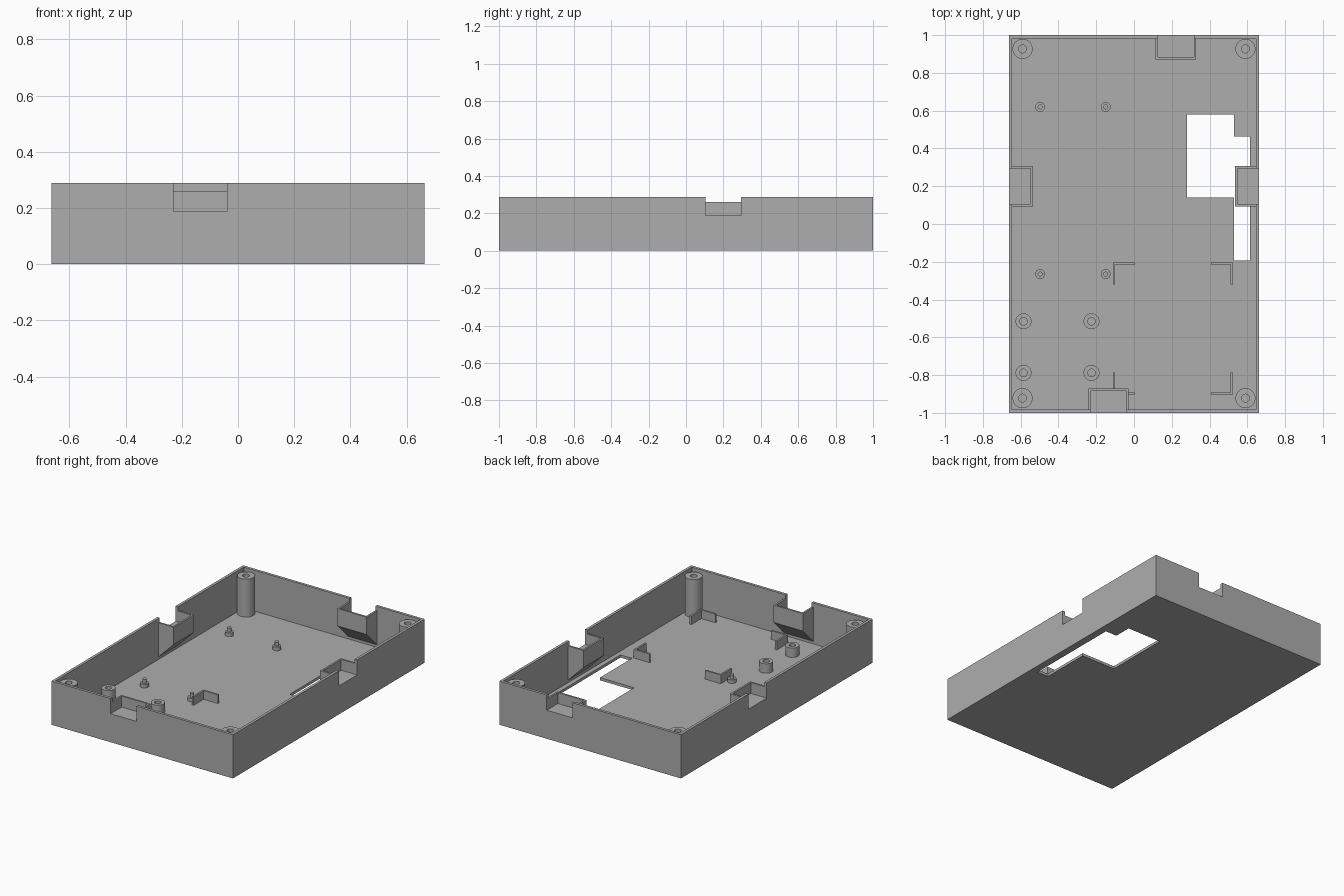
import bpy, bmesh, math
from mathutils import Matrix

if "Cube" in bpy.data.objects:
    bpy.data.objects.remove(bpy.data.objects["Cube"])

HX, HY, H = 0.663, 1.0, 0.288      # half width, half length, height
WALL, FLOOR = 0.018, 0.018

grey = bpy.data.materials.new("plain grey")
grey.diffuse_color = (0.42, 0.42, 0.42, 1)
grey.use_nodes = True
grey.node_tree.nodes["Principled BSDF"].inputs["Base Color"].default_value = grey.diffuse_color


def finish(name, bm, matrix=None):
    bmesh.ops.recalc_face_normals(bm, faces=bm.faces)
    me = bpy.data.meshes.new(name)
    bm.to_mesh(me)
    bm.free()
    if matrix:
        me.transform(matrix)
    me.materials.append(grey)
    ob = bpy.data.objects.new(name, me)
    bpy.context.collection.objects.link(ob)
    return ob


def extrude(name, points, vec, matrix=None):
    bm = bmesh.new()
    face = bm.faces.new([bm.verts.new(p) for p in points])
    new = bmesh.ops.extrude_face_region(bm, geom=[face])["geom"]
    bmesh.ops.translate(bm, vec=vec, verts=[v for v in new if isinstance(v, bmesh.types.BMVert)])
    return finish(name, bm, matrix)


def prism(name, outline, z0, z1, matrix=None):
    return extrude(name, [(x, y, z0) for x, y in outline], (0, 0, z1 - z0), matrix)


def box(name, x0, x1, y0, y1, z0, z1, matrix=None):
    return prism(name, [(x0, y0), (x1, y0), (x1, y1), (x0, y1)], z0, z1, matrix)


def cut(ob, cutter):
    mod = ob.modifiers.new("cut", 'BOOLEAN')
    mod.operation, mod.solver, mod.object = 'DIFFERENCE', 'EXACT', cutter
    bpy.context.view_layer.update()
    dg = bpy.context.evaluated_depsgraph_get()
    me = bpy.data.meshes.new_from_object(ob.evaluated_get(dg))
    ob.modifiers.clear()
    ob.data = me


def drop(ob):
    bpy.data.objects.remove(ob, do_unlink=True)


def lathe(name, x, y, profile, n=32):
    bm = bmesh.new()
    rings = []
    for r, z in profile:
        if r == 0:
            rings.append([bm.verts.new((x, y, z))] * n)
        else:
            rings.append([bm.verts.new((x + r * math.cos(2 * math.pi * i / n),
                                        y + r * math.sin(2 * math.pi * i / n), z)) for i in range(n)])
    for a, b in zip(rings, rings[1:]):
        for i in range(n):
            j = (i + 1) % n
            quad = [a[i], a[j], b[j], b[i]]
            bm.faces.new(list(dict.fromkeys(quad)))
    ob = finish(name, bm)
    bpy.ops.object.select_all(action='DESELECT')
    ob.select_set(True)
    bpy.context.view_layer.objects.active = ob
    bpy.ops.object.shade_smooth_by_angle(angle=math.radians(35))
    return ob


# Open tray
tray = box("tray", -HX, HX, -HY, HY, 0, H)
c = box("cutter", -HX + WALL, HX - WALL, -HY + WALL, HY - WALL, FLOOR, 1)
cut(tray, c)
drop(c)

# Stepped opening in the floor
c = prism("cutter", [(0.28, 0.14), (0.53, 0.14), (0.53, -0.193), (0.614, -0.193),
                     (0.614, 0.463), (0.53, 0.463), (0.53, 0.58), (0.28, 0.58)], -0.1, 0.1)
cut(tray, c)
drop(c)

# Clip pockets: wedge-bottomed blocks on each wall, hollowed from outside
for side, x, y, deg in [("front", -0.135, -HY, 0), ("right", HX, 0.2, 90),
                        ("back", 0.222, HY, 180), ("left", -HX, 0.2, -90)]:
    m = Matrix.Translation((x, y, 0)) @ Matrix.Rotation(math.radians(deg), 4, 'Z')
    d = 0.128
    section = [(0.009, 0.035), (WALL, 0.035), (d, 0.145), (d, 0.26), (0.009, 0.26)]
    pocket = extrude(side + "_pocket", [(-0.107, p, z) for p, z in section], (0.214, 0, 0), m)
    c = box("cutter", -0.095, 0.095, -0.05, d - 0.012, 0.188, 0.5, m)
    cut(tray, c)
    cut(pocket, c)
    drop(c)

base = FLOOR - 0.005

# Tall screw posts in the corners
for x in (-0.59, 0.59):
    for y in (-0.922, 0.927):
        lathe("corner_post", x, y, [(0.053, base), (0.053, 0.268), (0.021, 0.268),
                                    (0.021, 0.06), (0, 0.06)])

# Short screw bosses
for x in (-0.585, -0.225):
    for y in (-0.788, -0.515):
        lathe("screw_boss", x, y, [(0.042, base), (0.042, 0.08), (0.02, 0.08),
                                   (0.02, 0.025), (0, 0.025)])

# Stepped locating pins
for x in (-0.497, -0.15):
    for y in (-0.265, 0.62):
        lathe("locating_pin", x, y, [(0.026, base), (0.026, 0.042), (0.013, 0.042),
                                     (0.013, 0.068), (0, 0.068)], 24)

# L-shaped corner guides
L, T = 0.116, 0.012
for x, sx in ((-0.112, 1), (0.524, -1)):
    for y, sy in ((-0.203, -1), (-0.903, 1)):
        shape = [(0, 0), (L, 0), (L, T), (T, T), (T, L), (0, L)]
        prism("corner_guide", [(x + sx * a, y + sy * b) for a, b in shape], base, 0.075)
